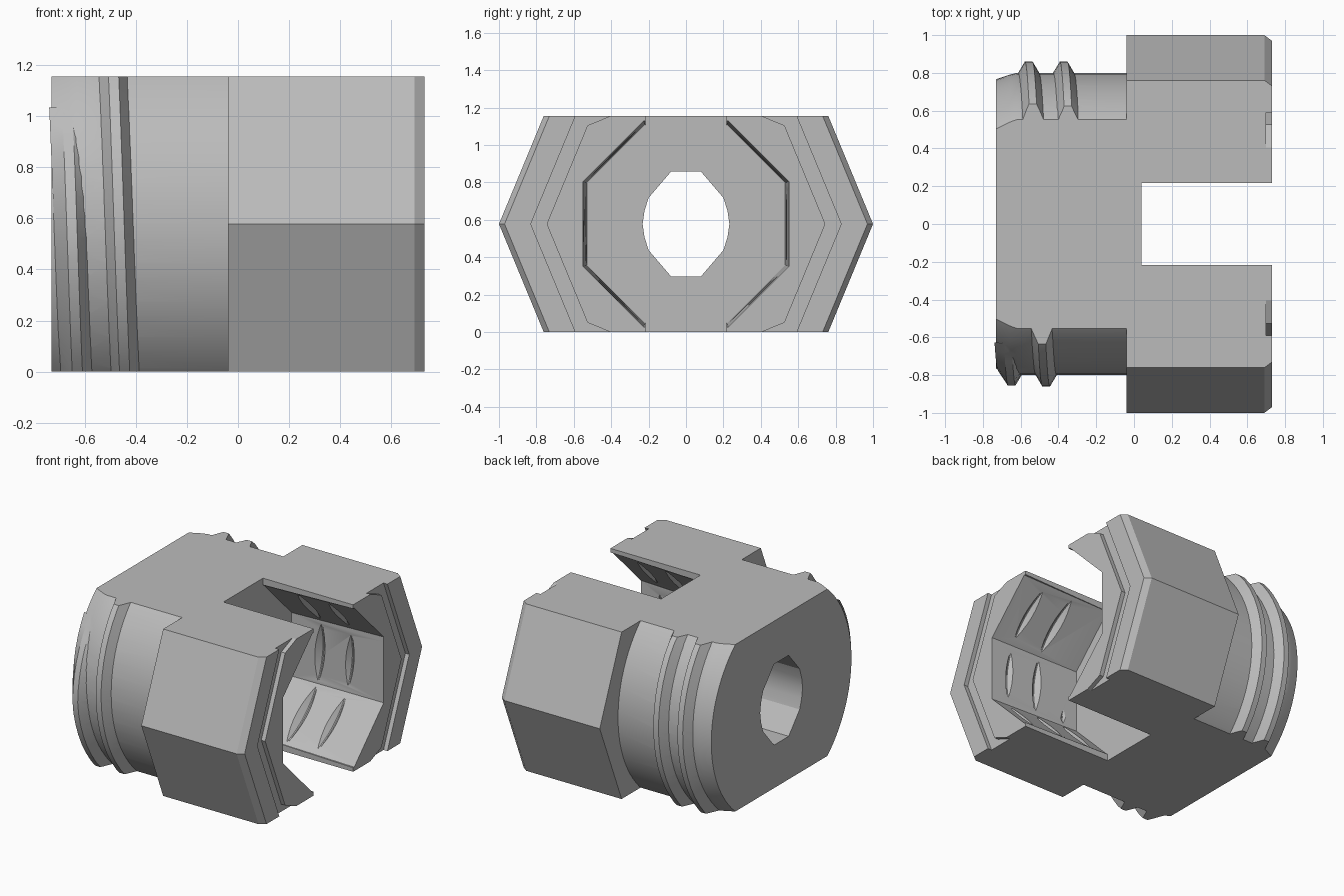
import bpy
import bmesh
from math import sin, cos, pi, radians

if "Cube" in bpy.data.objects:
    bpy.data.objects.remove(bpy.data.objects["Cube"])

HEIGHT = 1.155
MID = HEIGHT / 2
BACK, SHOULDER, FLOOR, RIM = -0.73, -0.04, 0.04, 0.73

steel = bpy.data.materials.new("plain_grey")
steel.use_nodes = True
steel.diffuse_color = (0.5, 0.5, 0.5, 1)
steel.node_tree.nodes["Principled BSDF"].inputs["Base Color"].default_value = (0.5, 0.5, 0.5, 1)


def loft(name, rings, closed=False):
    """Skin a list of equal point rings; cap the ends, or join them when closed."""
    bm = bmesh.new()
    loops = [[bm.verts.new(p) for p in ring] for ring in rings]
    n = len(loops[0])
    pairs = list(zip(loops, loops[1:]))
    if closed:
        pairs.append((loops[-1], loops[0]))
    else:
        bm.faces.new(loops[0])
        bm.faces.new(loops[-1])
    for a, b in pairs:
        for i in range(n):
            j = (i + 1) % n
            bm.faces.new((a[i], a[j], b[j], b[i]))
    bmesh.ops.recalc_face_normals(bm, faces=bm.faces)
    mesh = bpy.data.meshes.new(name)
    bm.to_mesh(mesh)
    bm.free()
    mesh.materials.append(steel)
    obj = bpy.data.objects.new(name, mesh)
    bpy.context.collection.objects.link(obj)
    return obj


def circle(x, r, sides, turn=0.0):
    angles = [turn + 2 * pi * i / sides for i in range(sides)]
    return [(x, r * cos(a), MID + r * sin(a)) for a in angles]


def lathe(name, profile, sides, turn=0.0, closed=False):
    return loft(name, [circle(x, r, sides, turn) for x, r in profile], closed)


def helix(name, start, pitch, t0, t1, half, crest, root, top, fade):
    """Sweep a trapezoid ridge around the x axis; it sinks away at both ends."""
    steps = int((t1 - t0) * 64)
    rings = []
    for i in range(steps + 1):
        t = t0 + (t1 - t0) * i / steps
        a = 2 * pi * t
        k = min(1, (t - t0) / fade + 0.05, (t1 - t) / fade + 0.05)
        peak = root + (top - root) * k
        x = start + pitch * t
        section = [(-half, root), (-crest, peak), (crest, peak), (half, root)]
        rings.append([(x + dx, -r * cos(a), MID - r * sin(a)) for dx, r in section])
    return loft(name, rings)


def box(name, x0, x1, y, z0, z1):
    return loft(name, [[(x, -y, z0), (x, y, z0), (x, y, z1), (x, -y, z1)] for x in (x0, x1)])


def combine(target, tool, operation):
    mod = target.modifiers.new(operation.lower(), "BOOLEAN")
    mod.operation = operation
    mod.solver = "EXACT"
    mod.object = tool
    bpy.context.view_layer.objects.active = target
    bpy.ops.object.modifier_apply(modifier=mod.name)
    bpy.data.objects.remove(tool)


# Round shaft with a chamfered end, and its outside thread
body = lathe("slotted_fitting", [(BACK, 0.766), (-0.66, 0.79), (-0.62, 0.8), (0, 0.8)], 96)
combine(body, helix("outer_thread", -0.465, 0.185, -1.1, 0.72, 0.07, 0.02, 0.775, 0.86, 0.12), "UNION")

# Eight-sided head with a chamfered rim
combine(body, lathe("head", [(SHOULDER, 1), (0.69, 1), (RIM, 0.97)], 8), "UNION")

# Shallow eight-sided groove in the rim
groove = [(0.7, 0.745), (0.7, 0.83), (0.8, 0.83), (0.8, 0.745)]
combine(body, lathe("rim_groove", groove, 8, closed=True), "DIFFERENCE")

# Slightly tapered socket, with thread cuts that leave a lens on each flat
corner = cos(pi / 8)
socket = [(FLOOR, 0.53 / corner), (RIM, 0.55 / corner), (0.8, 0.552 / corner)]
combine(body, lathe("socket", socket, 8, pi / 8), "DIFFERENCE")
combine(body, helix("inner_thread", 0.14, 0.225, 0, 2.3, 0.08, 0.004, 0.49, 0.572, 0.05), "DIFFERENCE")

# Slot across the head
combine(body, box("slot", FLOOR, 1, 0.216, -0.2, HEIGHT + 0.2), "DIFFERENCE")

# Bore: rounded sides, bevelled top and bottom, one side flaring inward
quarter = [(0.232, 0.0), (0.222, 0.07), (0.2, 0.14), (0.08, 0.28)]
right = [(y, -z) for y, z in reversed(quarter)] + quarter[1:]
outline = right + [(-y, -z) for y, z in right]


def bore_ring(x, flare):
    return [(x, y * flare if y < 0 else y, MID + z) for y, z in outline]


combine(body, loft("bore", [bore_ring(-0.8, 1), bore_ring(FLOOR + 0.02, 1.0)]), "DIFFERENCE")

# Flat top and bottom
combine(body, box("flats", -1, 1, 1.2, 0, HEIGHT), "INTERSECT")

bpy.ops.object.select_all(action="DESELECT")
body.select_set(True)
bpy.context.view_layer.objects.active = body
bpy.ops.object.shade_smooth_by_angle(angle=radians(22))
